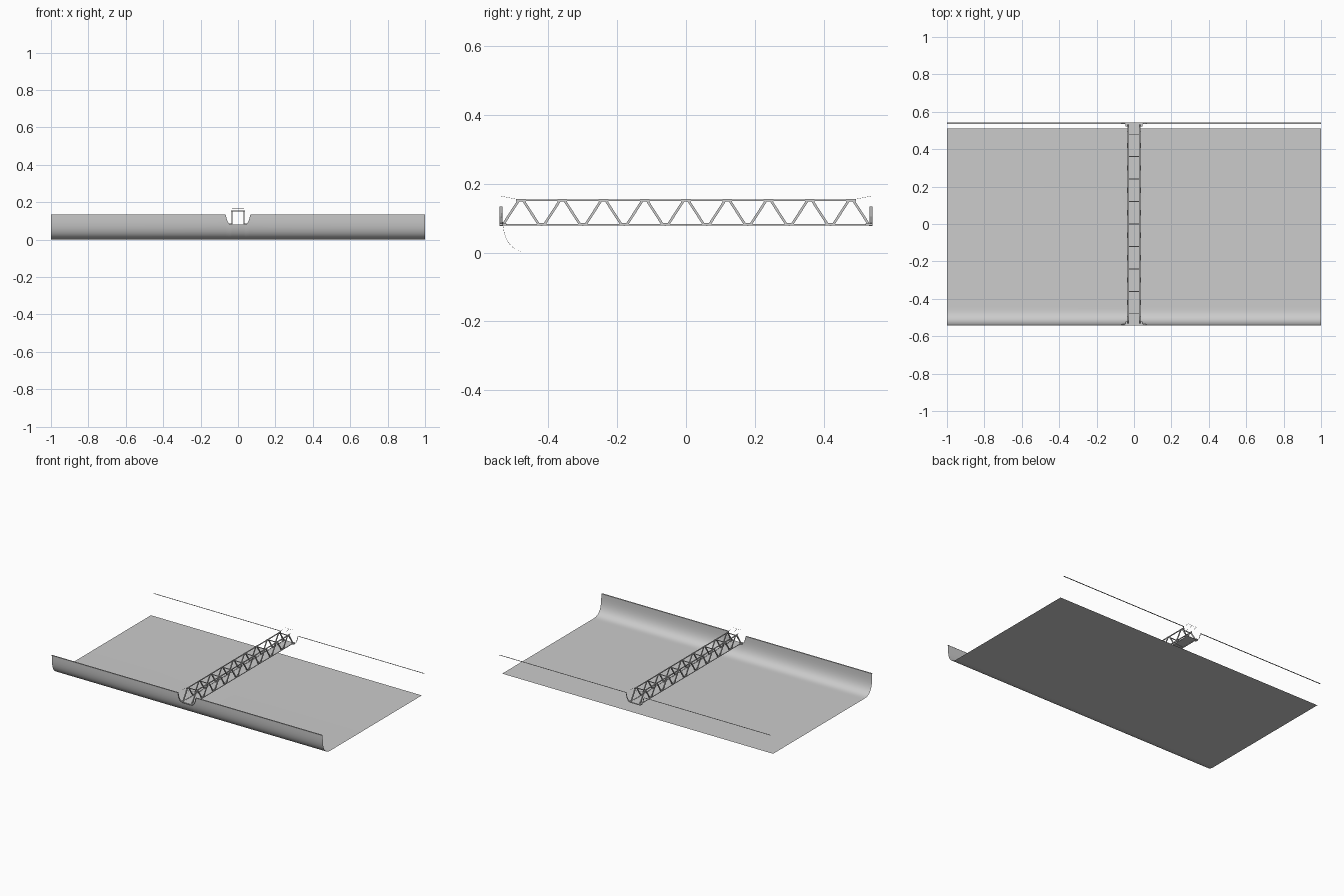
import bpy, bmesh
from mathutils import Vector

if "Cube" in bpy.data.objects:
    bpy.data.objects.remove(bpy.data.objects["Cube"])

Y_END, TOP, SEAT = 0.54, 0.135, 0.077
ZB, ZT, HW = 0.081, 0.153, 0.033      # lower chord, upper chord, half width


def finish(name, bm, smooth=False):
    me = bpy.data.meshes.new(name)
    bm.to_mesh(me)
    bm.free()
    ob = bpy.data.objects.new(name, me)
    bpy.context.collection.objects.link(ob)
    if smooth:
        for p in me.polygons:
            p.use_smooth = True
    return ob


def beam(bm, a, b, w, h):
    """Rectangular bar from a to b; w is across x (or y), h the other way."""
    a, b = Vector(a), Vector(b)
    d = (b - a).normalized()
    side = Vector((0, 1, 0)) if abs(d.x) > 0.9 else Vector((1, 0, 0))
    up = d.cross(side).normalized()
    rings = [[bm.verts.new(p + side * s * w / 2 + up * u * h / 2)
              for s, u in ((-1, -1), (1, -1), (1, 1), (-1, 1))] for p in (a, b)]
    for i in range(4):
        j = (i + 1) % 4
        bm.faces.new((rings[0][i], rings[0][j], rings[1][j], rings[1][i]))
    bm.faces.new(rings[0][::-1])
    bm.faces.new(rings[1])
    bmesh.ops.recalc_face_normals(bm, faces=bm.faces[:])


# Bank outline: level top with a stepped notch for the bridge
half = [(-1, TOP), (-0.5, TOP), (-0.066, TOP), (-0.059, 0.105), (-0.05, 0.087),
        (-0.037, 0.083), (-0.035, SEAT)]
outline = half + [(-x, z) for x, z in reversed(half)]

# Ground sheet, sweeping up into the notched front bank
bm = bmesh.new()
N = 14
cols = []
for x, h in outline:
    col = [bm.verts.new((x, 0.51, 0))]
    for k in range(N + 1):
        z = h * (k / N) ** 2.5
        t = 1 - z / TOP
        y = -0.535 + 0.095 * (1 - max(0, 1 - t ** 3) ** (1 / 3))
        col.append(bm.verts.new((x, y, z)))
    cols.append(col)
for c, d in zip(cols, cols[1:]):
    for k in range(N + 1):
        bm.faces.new((c[k], c[k + 1], d[k + 1], d[k]))
for f in bm.faces:
    f.normal_update()
if sum(f.normal.z for f in bm.faces) < 0:
    bmesh.ops.reverse_faces(bm, faces=bm.faces[:])
finish("ground_sheet", bm, True)

# Thin ledges following the bank outline at both ends
for name, s in (("front_ledge", -1), ("back_ledge", 1)):
    bm = bmesh.new()
    rows = [[bm.verts.new((x, s * y, z)) for x, z in outline] for y in (0.534, 0.542)]
    for i in range(len(outline) - 1):
        bm.faces.new((rows[0][i], rows[0][i + 1], rows[1][i + 1], rows[1][i]))
    bmesh.ops.recalc_face_normals(bm, faces=bm.faces[:])
    finish(name, bm)

peaks = [-0.48 + 0.12 * i for i in range(9)]

# Side trusses: chords, zigzag diagonals and node plates
for name, x in (("left_truss", -HW), ("right_truss", HW)):
    bm = bmesh.new()
    beam(bm, (x, -Y_END, ZB), (x, Y_END, ZB), 0.006, 0.004)
    beam(bm, (x, -0.48, ZT), (x, 0.48, ZT), 0.006, 0.004)
    for p in peaks:
        for s in (-1, 1):
            beam(bm, (x, p + s * 0.006, ZT), (x, p + s * 0.05, ZB + 0.004), 0.005, 0.007)
        beam(bm, (x, p - 0.014, ZT - 0.001), (x, p + 0.014, ZT - 0.001), 0.007, 0.007)
    for i in range(8):
        m = peaks[i] + 0.06
        beam(bm, (x, m - 0.014, ZB + 0.003), (x, m + 0.014, ZB + 0.003), 0.007, 0.006)
    finish(name, bm)

# Cross bars over and under the walkway
bm = bmesh.new()
for p in peaks:
    beam(bm, (-HW, p, ZT), (HW, p, ZT), 0.005, 0.004)
for i in range(10):
    y = -0.54 + 0.12 * i
    y = max(-0.535, min(0.535, y))
    beam(bm, (-HW, y, ZB - 0.001), (HW, y, ZB - 0.001), 0.005, 0.004)
finish("cross_bars", bm)

# Walkway deck
bm = bmesh.new()
beam(bm, (0, -Y_END, ZB), (0, Y_END, ZB), 2 * HW, 0.002)
finish("deck", bm)

# Bearing feet at the four corners
bm = bmesh.new()
for s in (-1, 1):
    for x in (-0.038, 0.038):
        beam(bm, (x, s * 0.522, 0.082), (x, s * 0.542, 0.082), 0.014, 0.007)
finish("bearing_feet", bm)

# Fine wires rising off the truss ends
bm = bmesh.new()
for s in (-1, 1):
    for x in (-HW, 0, HW):
        beam(bm, (x, s * 0.48, ZT), (x, s * Y_END, 0.165), 0.0008, 0.0008)
    beam(bm, (-HW, s * Y_END, 0.165), (HW, s * Y_END, 0.165), 0.0008, 0.0008)
finish("end_wires", bm)
